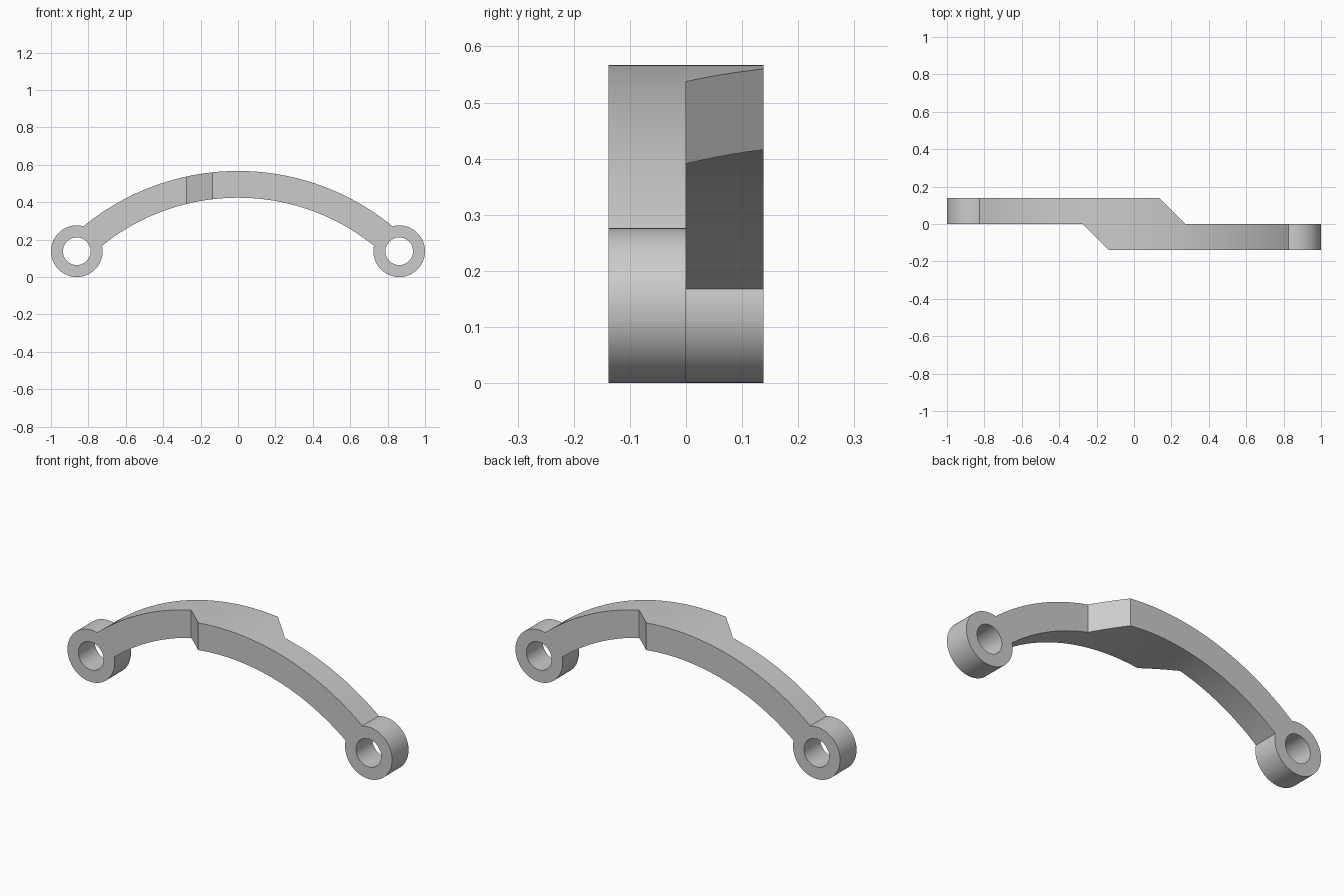
import bpy, bmesh, math

cube = bpy.data.objects.get("Cube")
if cube:
    bpy.data.objects.remove(cube)

BOSS_X, BOSS_R, HOLE_R = 0.862, 0.138, 0.074   # end rings
ARC_Z, OUTER_R, INNER_R = -0.734, 1.301, 1.158  # arch centre and radii
HALF_W, CHAMFER_X = 0.138, 0.275               # half width, chamfer run


def arc(cx, cz, r, start, end, steps):
    """Points on an arc in the xz plane, both ends included."""
    return [(cx + r * math.cos(start + (end - start) * i / steps),
             cz + r * math.sin(start + (end - start) * i / steps))
            for i in range(steps + 1)]


def prism(name, outline, place, depth):
    """Extrude a closed 2D outline along the vector depth."""
    bm = bmesh.new()
    face = bm.faces.new([bm.verts.new(place(a, b)) for a, b in outline])
    new = bmesh.ops.extrude_face_region(bm, geom=[face])["geom"]
    bmesh.ops.translate(bm, vec=depth, verts=[v for v in new if isinstance(v, bmesh.types.BMVert)])
    bmesh.ops.recalc_face_normals(bm, faces=bm.faces)
    mesh = bpy.data.meshes.new(name)
    bm.to_mesh(mesh)
    bm.free()
    obj = bpy.data.objects.new(name, mesh)
    bpy.context.collection.objects.link(obj)
    return obj


def crossing(r):
    """Point on the left where an arch circle meets the ring circle."""
    dx, dz = BOSS_X, BOSS_R - ARC_Z
    d = math.hypot(dx, dz)
    swing = math.acos((d * d + r * r - BOSS_R ** 2) / (2 * d * r))
    a = math.atan2(dz, dx) + swing
    return a, math.atan2(ARC_Z + r * math.sin(a) - BOSS_R, r * math.cos(a) - BOSS_X)


def cut(obj, cutter, operation):
    cutter.hide_render = True
    mod = obj.modifiers.new(operation, 'BOOLEAN')
    mod.operation, mod.solver, mod.object = operation, 'EXACT', cutter
    bpy.context.view_layer.objects.active = obj
    bpy.ops.object.modifier_apply(modifier=mod.name)
    bpy.data.objects.remove(cutter)


# Arched link silhouette with a round boss at each end
out_a, out_b = crossing(OUTER_R)
in_a, in_b = crossing(INNER_R)
outline = arc(0, ARC_Z, OUTER_R, out_a, math.pi - out_a, 64)
outline += arc(-BOSS_X, BOSS_R, BOSS_R, math.pi - out_b, 3 * math.pi - in_b
               if in_b > 0 else math.pi - in_b, 56)[1:]
outline += arc(0, ARC_Z, INNER_R, math.pi - in_a, in_a, 64)[1:]
outline += arc(BOSS_X, BOSS_R, BOSS_R, in_b if in_b < 0 else in_b - 2 * math.pi, out_b, 56)[1:-1]
link = prism("offset_arched_link", outline, lambda x, z: (x, -HALF_W, z), (0, 2 * HALF_W, 0))

# Pin holes through both bosses
for side in (-1, 1):
    hole = arc(side * BOSS_X, BOSS_R, HOLE_R, 0, 2 * math.pi, 48)[:-1]
    cut(link, prism("pin_hole", hole, lambda x, z: (x, -1, z), (0, 2, 0)), 'DIFFERENCE')

# Offset plan: left and right arms step sideways with slanted shoulders
half = [(-1.2, HALF_W + 0.05), (CHAMFER_X / 2 - 0.05, HALF_W + 0.05), (CHAMFER_X, 0), (1.2, 0)]
half[1] = (CHAMFER_X - HALF_W - 0.05, HALF_W + 0.05)
plan = half + [(-x, -y) for x, y in half]
cut(link, prism("plan_cutter", plan, lambda x, y: (x, y, -1), (0, 0, 3)), 'INTERSECT')

# Plain grey finish
grey = bpy.data.materials.new("plain_grey")
grey.use_nodes = True
colour = (0.6, 0.6, 0.6, 1)
grey.diffuse_color = colour
grey.node_tree.nodes["Principled BSDF"].inputs["Base Color"].default_value = colour
link.data.materials.clear()
link.data.materials.append(grey)
for face in link.data.polygons:
    face.material_index = 0

bpy.ops.object.select_all(action='DESELECT')
link.select_set(True)
bpy.context.view_layer.objects.active = link
bpy.ops.object.shade_smooth_by_angle(angle=math.radians(30))
